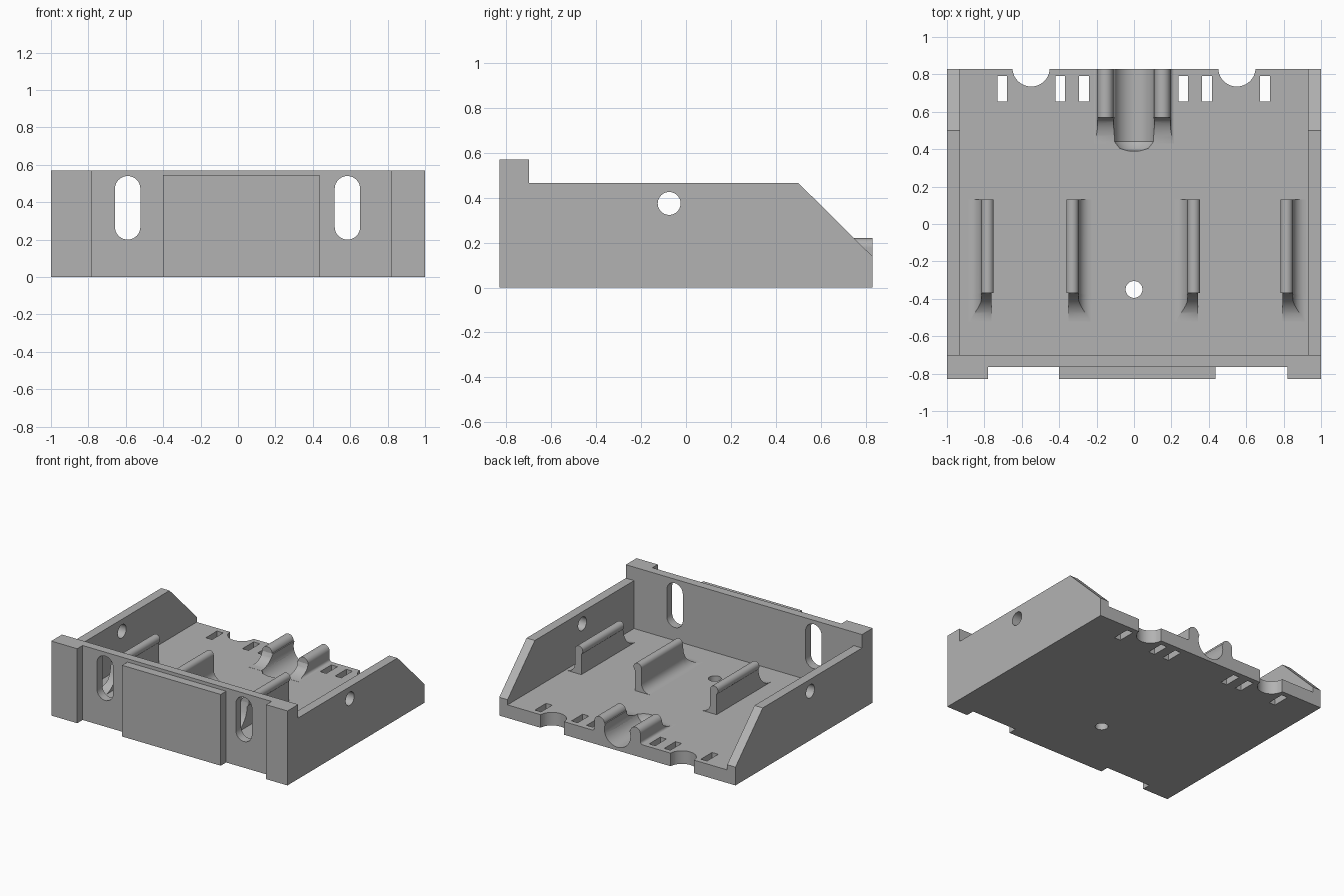
import bpy, bmesh
from math import sin, cos, pi, sqrt

if "Cube" in bpy.data.objects:
    bpy.data.objects.remove(bpy.data.objects["Cube"])

grey = bpy.data.materials.new("plain grey")
grey.use_nodes = True
grey.diffuse_color = (0.45, 0.45, 0.45, 1)
grey.node_tree.nodes["Principled BSDF"].inputs["Base Color"].default_value = grey.diffuse_color

FLOOR = 0.10   # floor thickness
BACK = 0.83    # half depth


def loft(name, rings):
    """Closed solid through rings of matching points."""
    bm = bmesh.new()
    vr = [[bm.verts.new(p) for p in ring] for ring in rings]
    n = len(vr[0])
    for a, b in zip(vr, vr[1:]):
        for i in range(n):
            j = (i + 1) % n
            bm.faces.new((a[i], a[j], b[j], b[i]))
    bm.faces.new(vr[0])
    bm.faces.new(vr[-1])
    bmesh.ops.recalc_face_normals(bm, faces=bm.faces)
    me = bpy.data.meshes.new(name)
    bm.to_mesh(me)
    bm.free()
    me.materials.append(grey)
    ob = bpy.data.objects.new(name, me)
    bpy.context.collection.objects.link(ob)
    return ob


def place(axis, p, d):
    return {"x": (d, p[0], p[1]), "y": (p[0], d, p[1]), "z": (p[0], p[1], d)}[axis]


def prism(name, pts, axis, a, b):
    return loft(name, [[place(axis, p, d) for p in pts] for d in (a, b)])


def rect(x0, y0, x1, y1):
    return [(x0, y0), (x1, y0), (x1, y1), (x0, y1)]


def circle(cx, cy, r, n=40):
    return [(cx + r * cos(2 * pi * i / n), cy + r * sin(2 * pi * i / n)) for i in range(n)]


def stadium(cx, z0, z1, r, n=16):
    top = [(cx + r * cos(pi * i / n), z1 - r + r * sin(pi * i / n)) for i in range(n + 1)]
    low = [(cx - r * cos(pi * i / n), z0 + r - r * sin(pi * i / n)) for i in range(n + 1)]
    return top + low


def cut(ob, cutters):
    for c in cutters:
        c.hide_render = True
        m = ob.modifiers.new("cut", "BOOLEAN")
        m.operation, m.solver, m.object = "DIFFERENCE", "EXACT", c
    bpy.context.view_layer.update()
    me = bpy.data.meshes.new_from_object(ob.evaluated_get(bpy.context.evaluated_depsgraph_get()))
    ob.modifiers.clear()
    ob.data = me
    for c in cutters:
        bpy.data.objects.remove(c)


def smooth(ob):
    bpy.ops.object.select_all(action="DESELECT")
    ob.select_set(True)
    bpy.context.view_layer.objects.active = ob
    bpy.ops.object.shade_smooth_by_angle(angle=0.6)


def channel():
    """Round channel cutter with a tapered inner end."""
    stops = [(0.39, 0.045), (0.405, 0.085), (0.44, 0.11), (1.0, 0.11)]
    return loft("channel_cutter", [[place("y", p, y) for p in circle(0, 0.135, r)] for y, r in stops])


def clip(name, inner, side, w, top, y0, y1, ramp, foot, inset):
    """Rail with a round lip, a foot flared outwards and a swept front end."""
    r = w / 2
    zc = top - r
    prism_lip = prism(name + "_lip", circle(inner + side * r, zc, r, 28), "y", y0, y1)
    smooth(prism_lip)

    def ring(y, h):
        pts = [(inner + side * inset, 0.08), (inner + side * inset, h)]
        for i in range(11):
            k = (1 - i / 10) ** 2
            z = FLOOR + (h - FLOOR) * k
            flare = max(0, 1 - (z - FLOOR) / foot)
            pts.append((inner + side * (w + foot * (1 - sqrt(1 - flare ** 2))), z))
        pts.append((pts[-1][0], 0.08))
        return [place("y", p, y) for p in pts]

    rings = [ring(y1, zc), ring(y0, zc)]
    for i in range(1, 13):
        t = i / 12
        h = FLOOR + (zc - FLOOR) * (1 - sqrt(1 - (1 - t) ** 2)) + 0.001
        rings.append(ring(y0 - ramp * t, h))
    return loft(name, rings)


# Floor with slots, notches, screw hole and channel
floor = prism("floor", rect(-0.95, -0.72, 0.95, BACK), "z", 0, FLOOR)
cutters = [prism("slot_cutter", rect(x - 0.026, 0.655, x + 0.026, 0.79), "z", -1, 1)
           for x in (-0.705, -0.395, -0.267, 0.263, 0.39, 0.70)]
cutters += [prism("notch_cutter", circle(x, 0.835, 0.1), "z", -1, 1) for x in (-0.55, 0.55)]
cutters += [prism("screw_cutter", circle(0, -0.35, 0.045), "z", -1, 1), channel()]
cut(floor, cutters)
smooth(floor)

# Front wall with corner posts and long holes
plan = [(-1, -0.70), (-1, -BACK), (-0.78, -BACK), (-0.78, -0.765),
        (0.82, -0.765), (0.82, -BACK), (1, -BACK), (1, -0.70)]
wall = prism("front_wall", plan, "z", 0, 0.57)
cut(wall, [prism("hole_cutter", stadium(x, 0.20, 0.54, 0.068), "y", -1, 0) for x in (-0.59, 0.585)])
smooth(wall)
prism("front_plate", rect(-0.40, -BACK, 0.435, -0.76), "z", 0, 0.545)

# Side walls with sloped back ends and round holes
side = [(-0.70, 0), (BACK, 0), (BACK, 0.14), (0.50, 0.467), (-0.70, 0.467)]
for name, s in (("left", 1), ("right", -1)):
    ob = prism(name + "_wall", side, "x", s * 0.93, s)
    cut(ob, [prism("hole_cutter", circle(-0.075, 0.375, 0.051), "x", -2, 2)])
    smooth(ob)

# Two pairs of retaining rails on the floor
for name, x, s in (("right_outer", -0.75, -1), ("right_inner", -0.362, 1),
                   ("left_inner", 0.353, -1), ("left_outer", 0.783, 1)):
    smooth(clip(name + "_rail", x, s, 0.066, 0.315, -0.37, 0.13, 0.15, 0.07, 0.012))

# Cradle horns on both sides of the channel
for name, s in (("left", 1), ("right", -1)):
    horn = clip(name + "_horn", s * 0.11, s, 0.085, 0.22, 0.57, BACK, 0.14, 0.02, -0.008)
    cut(horn, [channel()])
    smooth(horn)
